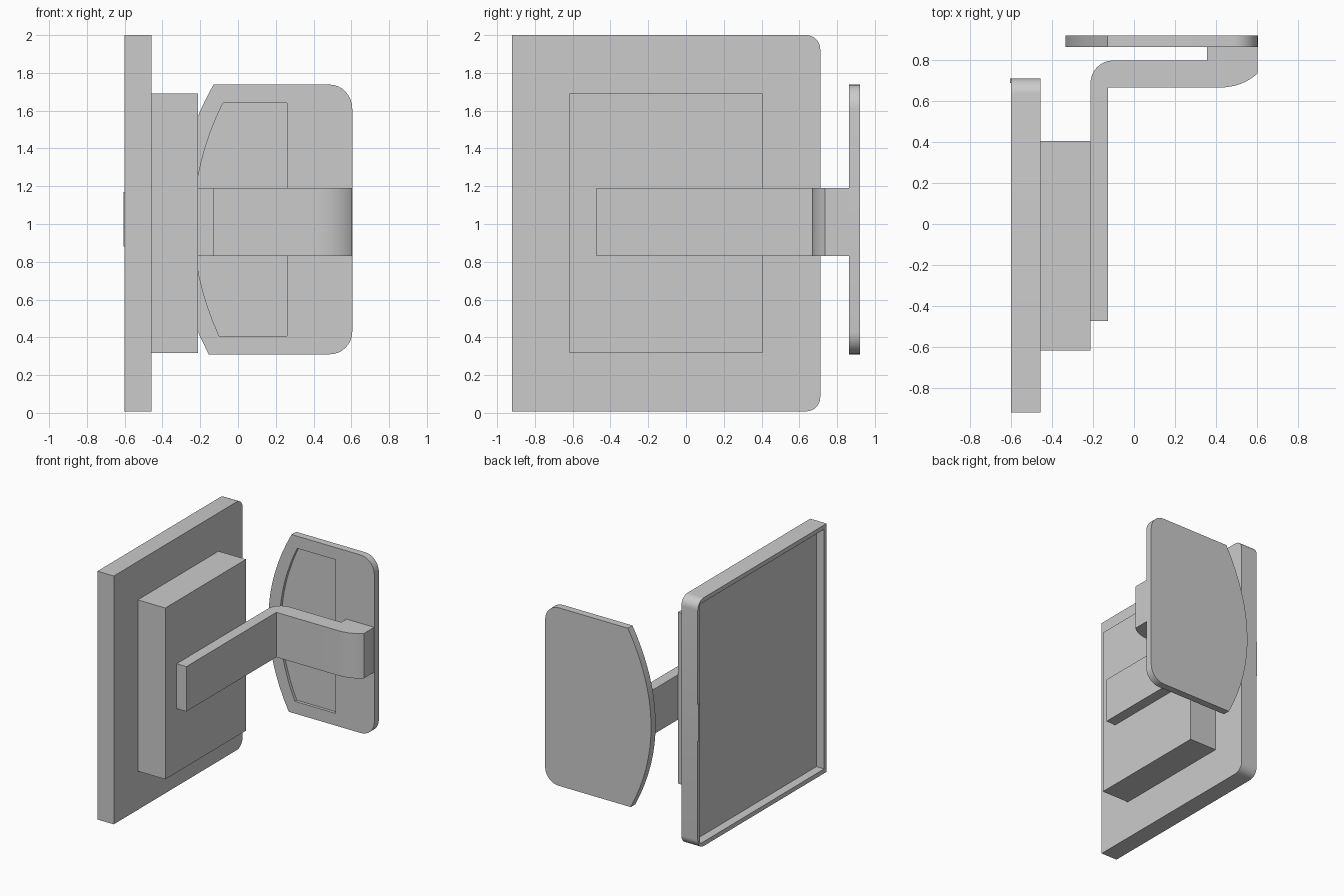
import bpy, bmesh
from math import cos, sin, radians
from mathutils import Vector

if "Cube" in bpy.data.objects:
    bpy.data.objects.remove(bpy.data.objects["Cube"])


def prism(name, outline, axis, lo, hi):
    """Extrude a 2D outline along an axis (0=x: yz, 1=y: xz, 2=z: xy)."""
    def place(p, d):
        v = list(p)
        v.insert(axis, d)
        return Vector(v)
    bm = bmesh.new()
    a = [bm.verts.new(place(p, lo)) for p in outline]
    b = [bm.verts.new(place(p, hi)) for p in outline]
    n = len(a)
    bm.faces.new(a)
    bm.faces.new(b)
    for i in range(n):
        bm.faces.new((a[i], a[(i + 1) % n], b[(i + 1) % n], b[i]))
    bmesh.ops.recalc_face_normals(bm, faces=bm.faces)
    mesh = bpy.data.meshes.new(name)
    bm.to_mesh(mesh)
    bm.free()
    ob = bpy.data.objects.new(name, mesh)
    bpy.context.collection.objects.link(ob)
    return ob


def arc(cx, cy, rx, ry, a0, a1, n=8):
    return [(cx + rx * cos(radians(a0 + (a1 - a0) * i / n)),
             cy + ry * sin(radians(a0 + (a1 - a0) * i / n))) for i in range(n + 1)]


def rect(u0, u1, v0, v1):
    return [(u0, v0), (u1, v0), (u1, v1), (u0, v1)]


def bow(top, bottom, sag, n=16):
    """Left edge from top to bottom, bulging towards -x."""
    pts = []
    for i in range(n + 1):
        t = i / n
        pts.append((top[0] + (bottom[0] - top[0]) * t - sag * 4 * t * (1 - t),
                    top[1] + (bottom[1] - top[1]) * t))
    return pts


def activate(ob):
    bpy.ops.object.select_all(action='DESELECT')
    ob.select_set(True)
    bpy.context.view_layer.objects.active = ob


def cut(ob, cutter):
    cutter.hide_render = True
    activate(ob)
    m = ob.modifiers.new("recess", 'BOOLEAN')
    m.operation = 'DIFFERENCE'
    m.solver = 'EXACT'
    m.object = cutter
    bpy.ops.object.modifier_apply(modifier=m.name)
    bpy.data.objects.remove(cutter)


# Upright plate with two rounded corners, hollowed from the outer (-x) side
y0, y1, z0, z1, r = -0.922, 0.711, 0.008, 2.0, 0.075
plate_outline = ([(y0, z0)] + arc(y1 - r, z0 + r, r, r, -90, 0)
                 + arc(y1 - r, z1 - r, r, r, 0, 90) + [(y0, z1)])
plate = prism("back_plate", plate_outline, 0, -0.602, -0.457)
cut(plate, prism("plate_cutter", rect(y0 + 0.03, y1 - 0.03, z0 + 0.035, z1 - 0.035),
                 0, -0.7, -0.533))

# Thin strip along the plate's rounded edge
strip = prism("edge_strip", rect(0.69, 0.711, 0.88, 1.17), 0, -0.607, -0.59)

# Raised block on the plate
block = prism("mount_block", rect(-0.617, 0.406, 0.318, 1.692), 0, -0.459, -0.213)

# Bent arm: straight run, elbow, curved end and foot joining the pad
arm_profile = ([(-0.213, -0.473), (-0.127, -0.473), (-0.127, 0.667)]
               + arc(0.42, 0.847, 0.233, 0.18, -90, -38)
               + [(0.603, 0.765), (0.603, 0.867), (0.357, 0.867), (0.357, 0.799)]
               + arc(-0.103, 0.686, 0.11, 0.113, 90, 180))
arm = prism("bent_arm", arm_profile, 2, 0.83, 1.19)

# Pad with bowed left edge and rounded right corners
pad_outline = (arc(0.485, 0.43, 0.12, 0.12, -90, 0)
               + arc(0.485, 1.61, 0.12, 0.128, 0, 90)
               + bow((-0.13, 1.738), (-0.155, 0.31), 0.193))
pad = prism("end_pad", pad_outline, 1, 0.864, 0.922)
pocket = [(0.26, 0.408), (0.26, 1.64)] + bow((-0.08, 1.64), (-0.10, 0.408), 0.145)
cut(pad, prism("pad_cutter", pocket, 1, 0.8, 0.888))

# Smooth curved sides, keep hard edges
for ob in (plate, strip, block, arm, pad):
    activate(ob)
    bpy.ops.object.shade_smooth_by_angle(angle=radians(30))
